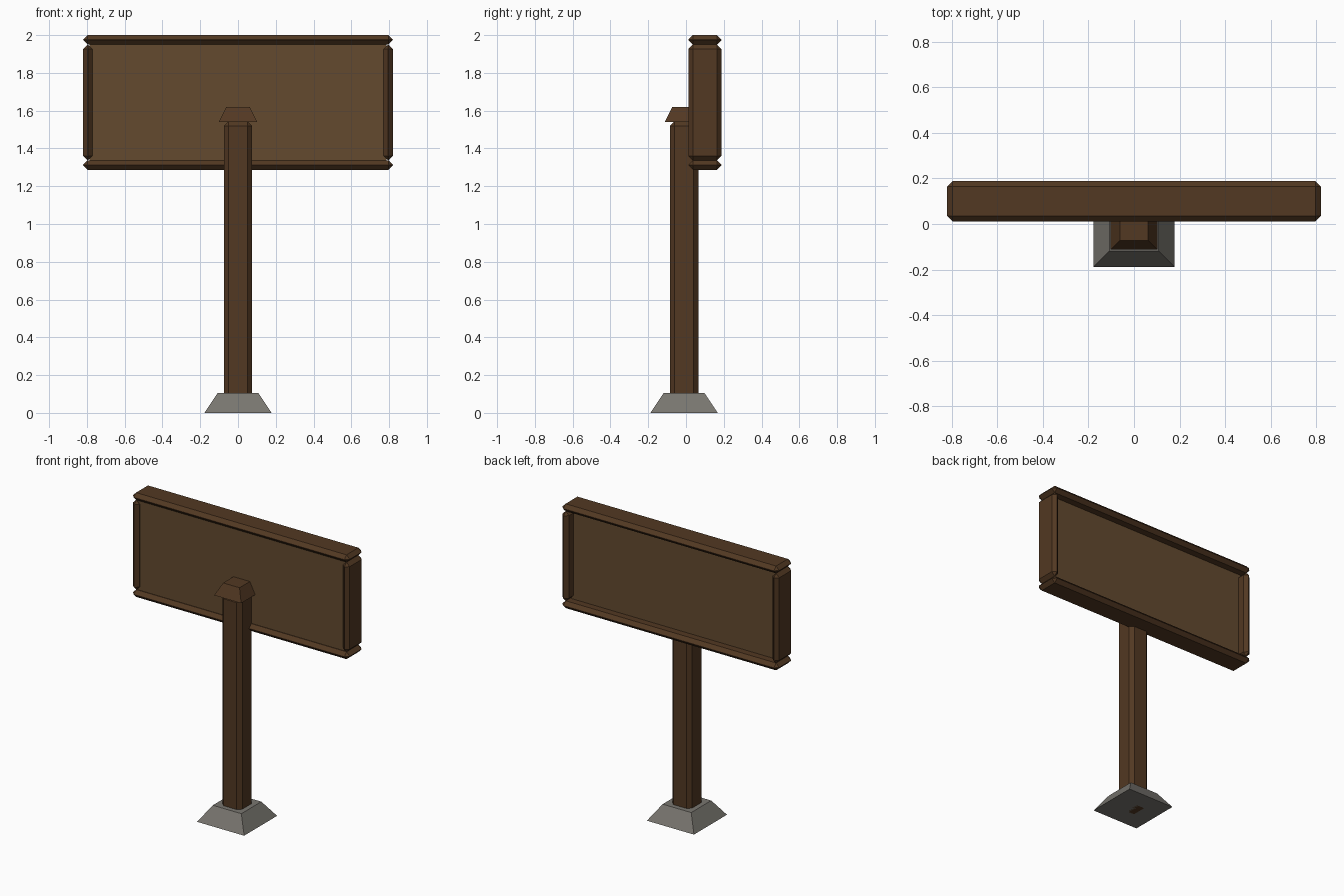
import bpy, bmesh, math
from mathutils import Matrix

if "Cube" in bpy.data.objects:
    bpy.data.objects.remove(bpy.data.objects["Cube"])


def make_mat(name, rgb):
    m = bpy.data.materials.new(name)
    m.diffuse_color = (*rgb, 1)
    m.use_nodes = True
    m.node_tree.nodes["Principled BSDF"].inputs["Base Color"].default_value = m.diffuse_color
    return m


dark_wood = make_mat("dark_wood", (0.085, 0.04, 0.016))
board_wood = make_mat("board_wood", (0.125, 0.068, 0.028))
stone = make_mat("stone", (0.19, 0.18, 0.16))


def add_object(name, bm, mat):
    me = bpy.data.meshes.new(name)
    bm.to_mesh(me)
    bm.free()
    me.materials.append(mat)
    ob = bpy.data.objects.new(name, me)
    bpy.context.collection.objects.link(ob)
    return ob


def box(name, lo, hi, mat, bevel=0):
    size = [b - a for a, b in zip(lo, hi)]
    mid = [(a + b) / 2 for a, b in zip(lo, hi)]
    bm = bmesh.new()
    bmesh.ops.create_cube(bm, size=1, matrix=Matrix.Translation(mid) @ Matrix.Diagonal((*size, 1)))
    if bevel:
        bmesh.ops.bevel(bm, geom=bm.edges[:], offset=bevel, segments=1, affect='EDGES')
    return add_object(name, bm, mat)


def frustum(name, half_bottom, half_top, z0, z1, mat):
    bm = bmesh.new()
    place = Matrix.Translation((0, POST_Y, (z0 + z1) / 2)) @ Matrix.Rotation(math.pi / 4, 4, 'Z')
    bmesh.ops.create_cone(bm, cap_ends=True, segments=4, radius1=half_bottom * math.sqrt(2),
                          radius2=half_top * math.sqrt(2), depth=z1 - z0, matrix=place)
    return add_object(name, bm, mat)


POST_Y = -0.01
BEVEL = 0.024
Y0, Y1 = 0.012, 0.188

# Footing, chamfered post and tapered cap
frustum("stone_base", 0.178, 0.108, 0, 0.105, stone)
box("post", (-0.075, POST_Y - 0.075, 0), (0.075, POST_Y + 0.075, 1.545), dark_wood, 0.025)
frustum("post_cap", 0.102, 0.062, 1.54, 1.62, dark_wood)

# Sign board
box("sign_board", (-0.785, 0.04, 1.315), (0.785, 0.117, 1.975), board_wood)

# Frame rails and stiles
for name, z in (("top_rail", 1.95), ("bottom_rail", 1.287)):
    box(name, (-0.82, Y0, z), (0.82, Y1, z + 0.05), dark_wood, BEVEL)
for name, x in (("left_stile", -0.82), ("right_stile", 0.77)):
    box(name, (x, Y0, 1.337), (x + 0.05, Y1, 1.95), dark_wood, BEVEL)
